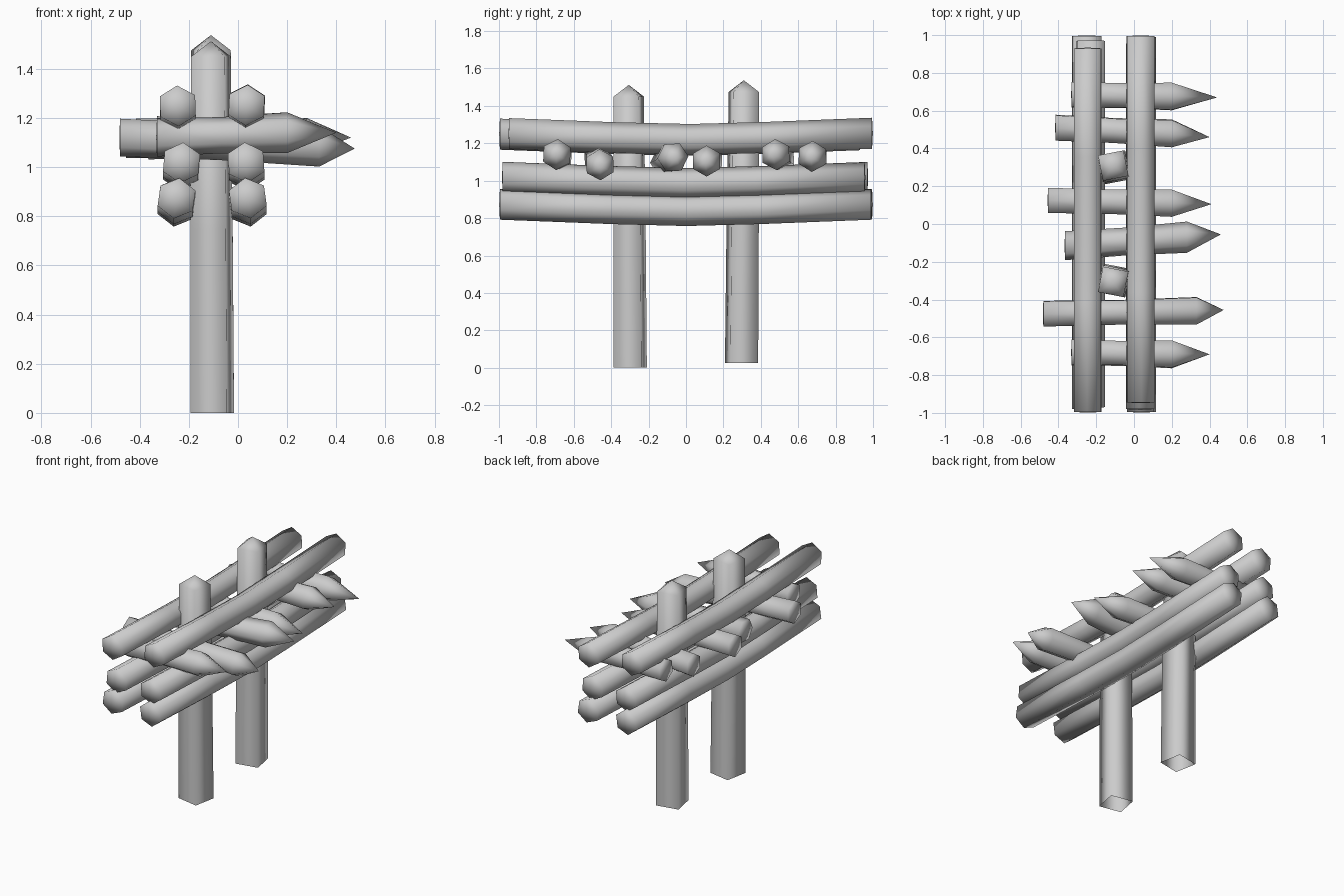
import bpy, bmesh, math
from mathutils import Vector

cube = bpy.data.objects.get("Cube")
if cube:
    bpy.data.objects.remove(cube, do_unlink=True)

grey = bpy.data.materials.new("plain_grey")
grey.use_nodes = True
colour = (0.6, 0.6, 0.6, 1)
grey.diffuse_color = colour
grey.node_tree.nodes["Principled BSDF"].inputs["Base Color"].default_value = colour

X, Y, Z = Vector((1, 0, 0)), Vector((0, 1, 0)), Vector((0, 0, 1))


def rod(name, rings, sides, axes, turn, start=None, end=None):
    """Skin rings of (centre, radius); start and end are optional cap points."""
    u, v = axes
    bm = bmesh.new()
    loops = []
    for centre, radius in rings:
        loop = []
        for i in range(sides):
            a = math.radians(turn) + math.tau * i / sides
            offset = u * math.cos(a) + v * math.sin(a)
            loop.append(bm.verts.new(Vector(centre) + offset * radius))
        loops.append(loop)
    for a, b in zip(loops, loops[1:]):
        for i in range(sides):
            j = (i + 1) % sides
            bm.faces.new((a[i], a[j], b[j], b[i]))
    for loop, point in ((loops[0], start), (loops[-1], end)):
        if point is not None:
            tip = bm.verts.new(point)
            for i in range(sides):
                bm.faces.new((loop[i], loop[(i + 1) % sides], tip))
    bmesh.ops.recalc_face_normals(bm, faces=bm.faces)
    mesh = bpy.data.meshes.new(name)
    bm.to_mesh(mesh)
    bm.free()
    mesh.materials.append(grey)
    for face in mesh.polygons:
        face.use_smooth = True
    obj = bpy.data.objects.new(name, mesh)
    bpy.context.collection.objects.link(obj)
    return obj


# Square posts with pointed tops and open bottoms
for name, y, base, lean, turn in (("front_post", -0.298, 0, -0.008, 34),
                                  ("back_post", 0.297, 0.025, 0.012, 56)):
    x = -0.105
    rod(name,
        [((x, y, base), 0.107),
         ((x - 0.003, y + lean / 2, base + 0.75), 0.104),
         ((x - 0.005, y + lean, base + 1.45), 0.097)],
        4, (X, Y), turn, end=(x - 0.005, y + lean, base + 1.512))

# Sagging long rails: name, x, middle height, first y, last y, turn
rails = (("upper_right_rail", -0.245, 1.215, -0.995, 0.93, 32),
         ("upper_left_rail", 0.035, 1.22, -0.945, 0.995, 27),
         ("middle_right_rail", -0.23, 0.985, -0.97, 0.97, 25),
         ("middle_left_rail", 0.033, 0.985, -0.98, 0.955, 34),
         ("lower_right_rail", -0.25, 0.84, -0.98, 0.995, 22),
         ("lower_left_rail", 0.04, 0.84, -0.995, 0.99, 38))
for name, x, z, y0, y1, turn in rails:
    rings = []
    for t in (0, 0.3, 0.5, 0.7, 1):
        y = y0 + (y1 - y0) * t
        sag = 0.034 * abs(y) ** 1.3
        rings.append(((x, y, z + sag), 0.083))
    first, last = rings[0][0], rings[-1][0]
    rod(name, rings, 6, (X, Z), turn,
        start=Vector(first) - Y * 0.004, end=Vector(last) + Y * 0.004)

# Sharpened cross stakes: butt, shoulder, tip, turn
stakes = (((-0.33, 0.685, 1.13), (0.20, 0.675, 1.13), (0.44, 0.67, 1.125), 28),
          ((-0.415, 0.51, 1.12), (0.20, 0.48, 1.14), (0.40, 0.46, 1.14), 33),
          ((-0.455, 0.125, 1.115), (0.20, 0.11, 1.105), (0.41, 0.105, 1.10), 30),
          ((-0.365, -0.115, 1.10), (0.28, -0.07, 1.125), (0.46, -0.055, 1.12), 4),
          ((-0.48, -0.475, 1.12), (0.33, -0.46, 1.085), (0.475, -0.455, 1.075), 32),
          ((-0.33, -0.68, 1.12), (0.20, -0.69, 1.14), (0.40, -0.69, 1.14), 27))
for number, (butt, shoulder, tip, turn) in enumerate(stakes, 1):
    butt, shoulder = Vector(butt), Vector(shoulder)
    waist = butt.lerp(shoulder, 0.5)
    rod(f"stake_{number}", [(butt, 0.077), (waist, 0.074), (shoulder, 0.083)],
        6, (Y, Z), turn, start=butt - X * 0.003, end=tip)
